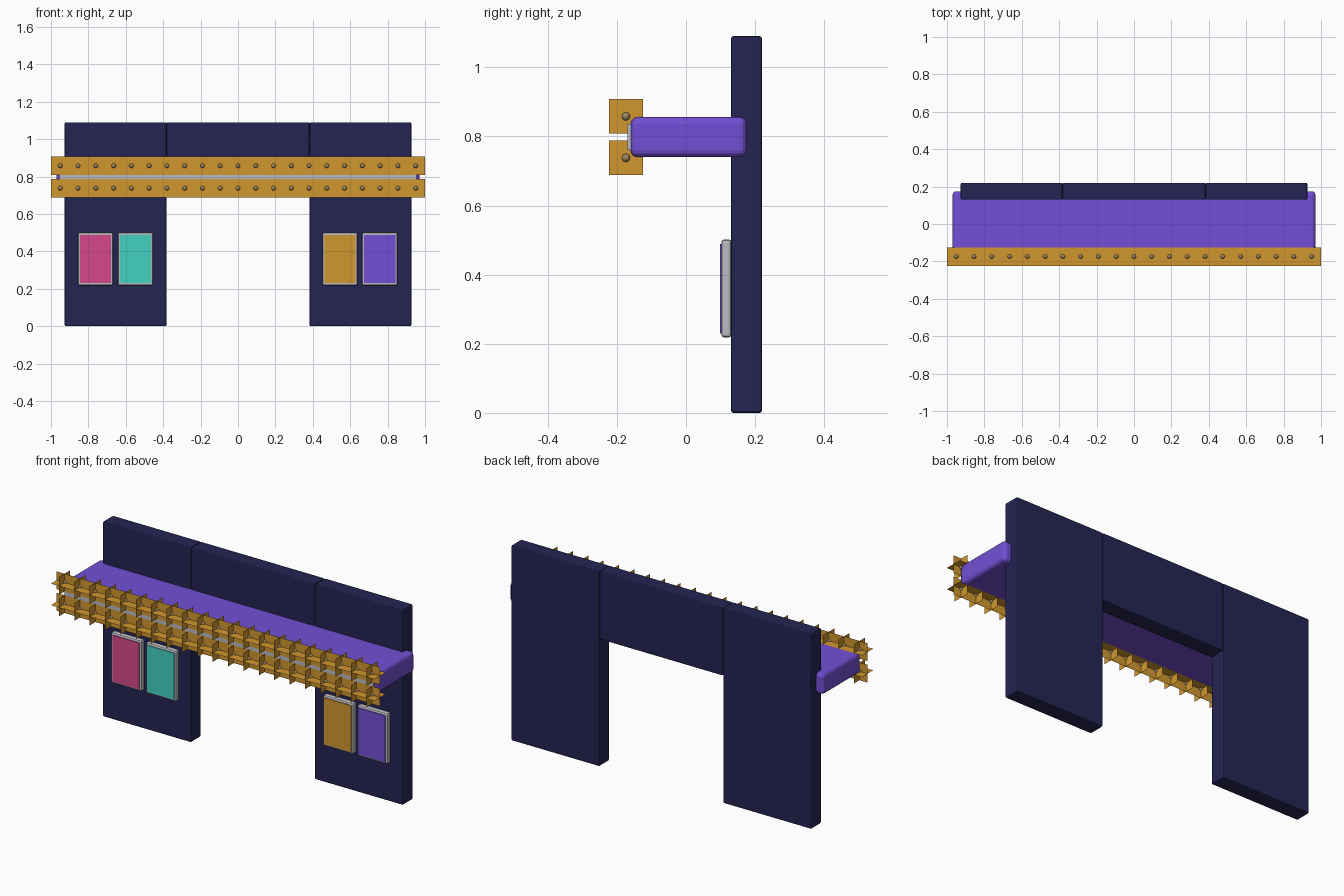
import bpy, bmesh
from mathutils import Matrix

if "Cube" in bpy.data.objects:
    bpy.data.objects.remove(bpy.data.objects["Cube"])


def material(name, r, g, b):
    m = bpy.data.materials.new(name)
    m.diffuse_color = (r, g, b, 1)
    m.use_nodes = True
    m.node_tree.nodes["Principled BSDF"].inputs["Base Color"].default_value = m.diffuse_color
    return m


NAVY = material("navy", 0.018, 0.018, 0.088)
PURPLE = material("purple", 0.17, 0.078, 0.66)
GOLD = material("gold", 0.64, 0.31, 0.028)
PINK = material("pink", 0.66, 0.065, 0.26)
TEAL = material("teal", 0.057, 0.64, 0.54)
CHROME = material("chrome", 0.5, 0.5, 0.55)
BRASS = material("dull brass", 0.32, 0.24, 0.11)


def finish(name, bm, mat):
    me = bpy.data.meshes.new(name)
    bm.to_mesh(me)
    bm.free()
    me.materials.append(mat)
    ob = bpy.data.objects.new(name, me)
    bpy.context.collection.objects.link(ob)
    return ob


def box(name, x, y, z, mat, bevel=0.0, segments=2):
    """Box from (min, max) ranges, with rounded edges."""
    bm = bmesh.new()
    bmesh.ops.create_cube(bm, size=1)
    for v in bm.verts:
        v.co = [r[0] if c < 0 else r[1] for c, r in zip(v.co, (x, y, z))]
    if bevel:
        bmesh.ops.bevel(bm, geom=bm.edges[:], offset=bevel, segments=segments,
                        profile=0.5, affect='EDGES')
    return finish(name, bm, mat)


# Back wall: two tall side panels and a raised middle panel
WALL_Y = (0.13, 0.22)
box("left_wall_panel", (-0.927, -0.382), WALL_Y, (0, 1.09), NAVY, 0.007)
box("middle_wall_panel", (-0.382, 0.382), WALL_Y, (0.71, 1.09), NAVY, 0.007)
box("right_wall_panel", (0.382, 0.927), WALL_Y, (0, 1.09), NAVY, 0.007)

# Counter slab with a chrome strip on the front edge
box("counter_slab", (-0.97, 0.97), (-0.16, 0.175), (0.74, 0.856), PURPLE, 0.02, 3)
box("front_trim_strip", (-0.955, 0.955), (-0.169, -0.155), (0.76, 0.836), CHROME)

# Framed colour pictures on the side panels
for i, (cx, mat) in enumerate([(-0.762, PINK), (-0.548, TEAL),
                               (0.546, GOLD), (0.758, PURPLE)], 1):
    box(f"picture_frame_{i}", (cx - 0.094, cx + 0.094), (0.102, 0.132),
        (0.218, 0.502), CHROME, 0.009)
    box(f"picture_{i}", (cx - 0.083, cx + 0.083), (0.098, 0.104),
        (0.23, 0.489), mat)

# Two rows of small bulbs, each with three crossed glow cards
COUNT = 21
for row, z in (("upper", 0.858), ("lower", 0.738)):
    bulbs, cards = bmesh.new(), bmesh.new()
    for i in range(COUNT):
        place = Matrix.Translation((-0.95 + 1.9 * i / (COUNT - 1), -0.174, z))
        bmesh.ops.create_uvsphere(bulbs, u_segments=12, v_segments=8,
                                  radius=0.012, matrix=place)
        for axis in 'ZXY':
            turn = Matrix() if axis == 'Z' else Matrix.Rotation(1.5707963, 4, axis)
            bmesh.ops.create_grid(cards, x_segments=1, y_segments=1,
                                  size=0.0495, matrix=place @ turn)
    for f in bulbs.faces:
        f.smooth = True
    finish(f"{row}_bulbs", bulbs, BRASS)
    finish(f"{row}_glow_cards", cards, GOLD)
